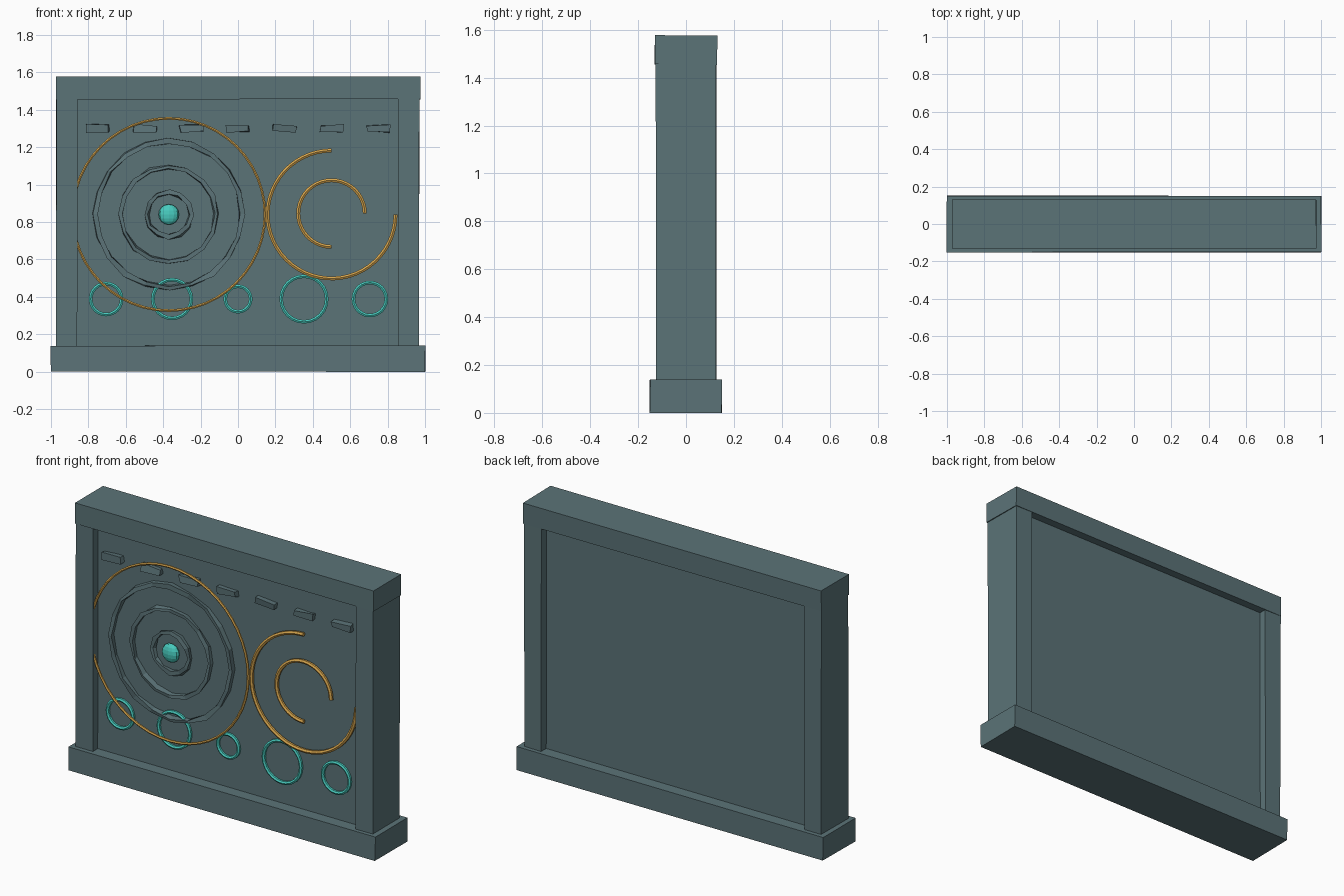
import bpy, bmesh, math, random
from mathutils import Vector

if "Cube" in bpy.data.objects:
    bpy.data.objects.remove(bpy.data.objects["Cube"])

random.seed(4)


def material(name, rgb):
    m = bpy.data.materials.new(name)
    m.diffuse_color = (*rgb, 1)
    m.use_nodes = True
    m.node_tree.nodes["Principled BSDF"].inputs["Base Color"].default_value = m.diffuse_color
    return m


SLATE = material("slate teal", (0.105, 0.172, 0.186))
GOLD = material("gold", (0.68, 0.38, 0.075))
AQUA = material("aqua", (0.065, 0.60, 0.52))


def finish(name, bm, mat):
    bmesh.ops.recalc_face_normals(bm, faces=bm.faces)
    me = bpy.data.meshes.new(name)
    bm.to_mesh(me)
    bm.free()
    me.materials.append(mat)
    ob = bpy.data.objects.new(name, me)
    bpy.context.collection.objects.link(ob)
    return ob


def box(name, lo, hi, mat, wobble=0.0):
    """Box between two corners, with optional hand-hewn corners."""
    bm = bmesh.new()
    bmesh.ops.create_cube(bm, size=1)
    lo, hi = Vector(lo), Vector(hi)
    for v in bm.verts:
        for i in range(3):
            v.co[i] = (lo[i] if v.co[i] < 0 else hi[i]) + random.uniform(-wobble, wobble)
    return finish(name, bm, mat)


def ring(name, x, y, z, radius, tube, mat, segs=32, sides=6, start=0, sweep=360, wobble=0.0):
    """Torus, or capped arc when sweep < 360, standing in the xz plane."""
    bm = bmesh.new()
    closed = sweep == 360
    loops = []
    for i in range(segs if closed else segs + 1):
        a = math.radians(start + sweep * i / segs)
        loop = []
        for j in range(sides):
            b = 2 * math.pi * (j + 0.5) / sides
            r = radius + tube * math.cos(b)
            co = Vector((x + r * math.cos(a), y + tube * math.sin(b), z + r * math.sin(a)))
            co += Vector([random.uniform(-wobble, wobble) for _ in range(3)])
            loop.append(bm.verts.new(co))
        loops.append(loop)
    for i in range(segs):
        p, q = loops[i], loops[(i + 1) % len(loops)]
        for j in range(sides):
            k = (j + 1) % sides
            bm.faces.new((p[j], p[k], q[k], q[j]))
    if not closed:
        bm.faces.new(loops[0])
        bm.faces.new(loops[-1])
    return finish(name, bm, mat)


# Frame and recessed panel
box("base", (-1, -0.15, 0), (1, 0.15, 0.138), SLATE, 0.002)
box("top_beam", (-0.974, -0.13, 1.455), (0.974, 0.13, 1.578), SLATE, 0.002)
for side, x in (("left", -0.915), ("right", 0.912)):
    box(side + "_post", (x - 0.056, -0.126, 0.12), (x + 0.056, 0.126, 1.46), SLATE, 0.002)
box("panel", (-0.88, -0.08, 0.1), (0.88, 0.08, 1.48), SLATE)

# Row of rough tabs along the top of the panel
for i in range(7):
    x = -0.75 + 0.25 * i
    box(f"tab_{i + 1}", (x - 0.06, -0.11, 1.282), (x + 0.06, -0.07, 1.318), SLATE, 0.007)

# Large dial: rough concentric rings, hub and gold outer ring
CX, CZ = -0.37, 0.84
for i, (r, t, n) in enumerate(((0.392, 0.016, 20), (0.254, 0.016, 16), (0.12, 0.016, 12))):
    ring(f"dial_ring_{i + 1}", CX, -0.095, CZ, r, t, SLATE, n, 4, wobble=0.006)
ring("dial_gold_ring", CX, -0.11, CZ, 0.514, 0.008, GOLD, 48)
hub = bmesh.new()
bmesh.ops.create_uvsphere(hub, u_segments=12, v_segments=8, radius=0.055)
for v in hub.verts:
    v.co = Vector((v.co.x + CX, v.co.y * 0.5 - 0.098, v.co.z + CZ))
finish("dial_hub", hub, AQUA)

# Small dial: two three-quarter gold arcs
ring("outer_arc", 0.5, -0.1, 0.84, 0.342, 0.012, GOLD, 40, start=90, sweep=270)
ring("inner_arc", 0.5, -0.1, 0.845, 0.178, 0.012, GOLD, 30, start=0, sweep=270)

# Row of aqua rings along the bottom of the panel
for i, r in enumerate((0.083, 0.103, 0.068, 0.122, 0.088)):
    ring(f"aqua_ring_{i + 1}", -0.705 + 0.3525 * i, -0.09, 0.388, r, 0.011, AQUA, 24)
